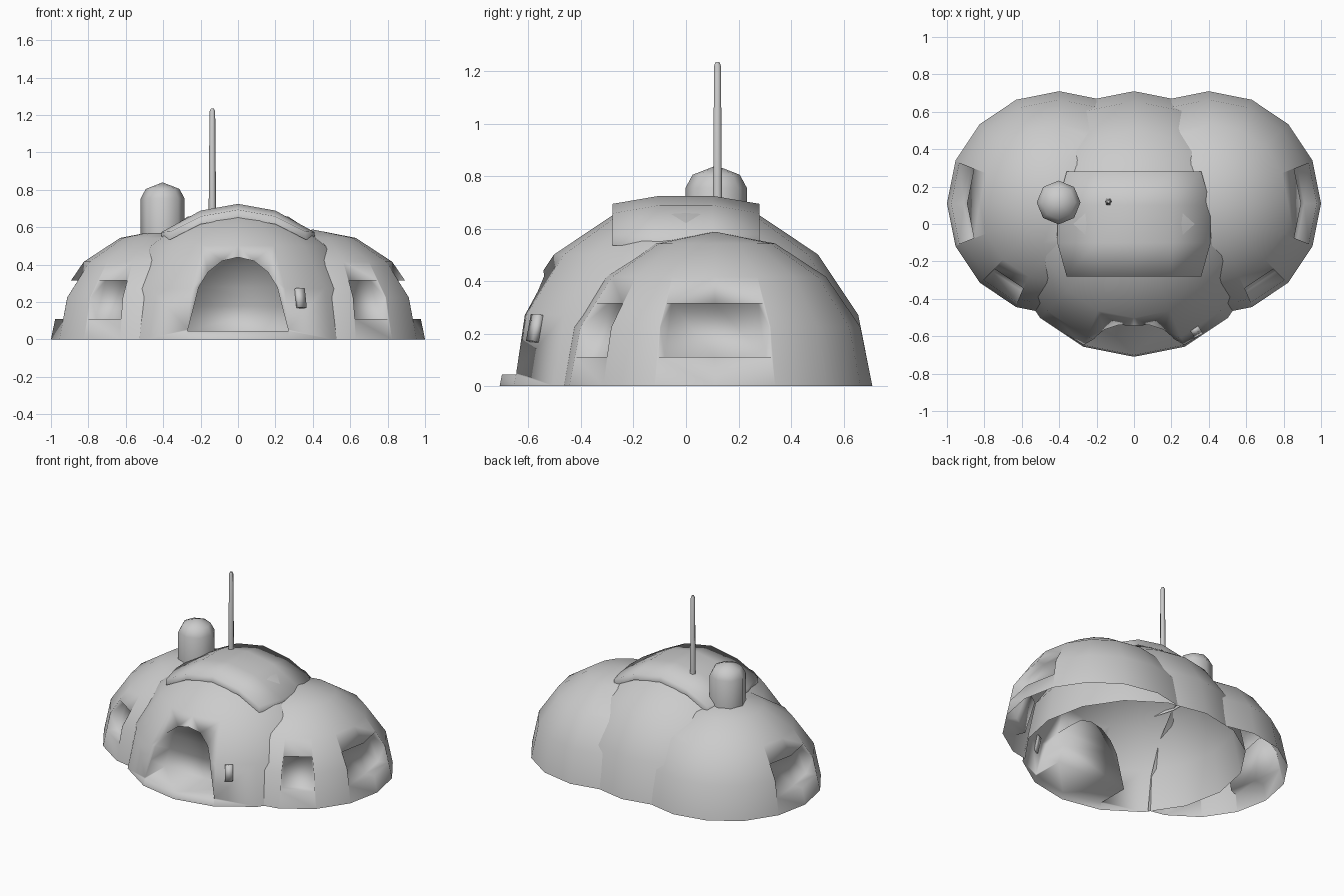
import bpy, bmesh
from math import sin, cos, pi, radians
from mathutils import Vector, Matrix

if "Cube" in bpy.data.objects:
    bpy.data.objects.remove(bpy.data.objects["Cube"])

grey = bpy.data.materials.new("plaster_grey")
grey.use_nodes = True
grey.diffuse_color = (0.6, 0.6, 0.6, 1)
grey.node_tree.nodes["Principled BSDF"].inputs["Base Color"].default_value = (0.6, 0.6, 0.6, 1)


def finish(bm, name, angle=180):
    """Turn a bmesh into a smooth-shaded object."""
    mesh = bpy.data.meshes.new(name)
    bm.to_mesh(mesh)
    bm.free()
    mesh.materials.append(grey)
    obj = bpy.data.objects.new(name, mesh)
    bpy.context.collection.objects.link(obj)
    shade(obj, angle)
    return obj


def shade(obj, angle):
    bpy.ops.object.select_all(action='DESELECT')
    obj.select_set(True)
    bpy.context.view_layer.objects.active = obj
    bpy.ops.object.shade_smooth_by_angle(angle=radians(angle))


def lathe(profile, segments, centre):
    """Closed solid of revolution from (radius, height) points."""
    bm = bmesh.new()
    rings = []
    for r, z in profile:
        if r == 0:
            rings.append([bm.verts.new((centre[0], centre[1], z))] * segments)
        else:
            rings.append([bm.verts.new((centre[0] + r * cos(2 * pi * i / segments),
                                        centre[1] + r * sin(2 * pi * i / segments), z))
                          for i in range(segments)])
    bm.faces.new(rings[0][::-1])
    for low, high in zip(rings, rings[1:]):
        for i in range(segments):
            j = (i + 1) % segments
            quad = [low[i], low[j], high[j], high[i]]
            bm.faces.new(list(dict.fromkeys(quad)))
    if profile[-1][0] > 0:
        bm.faces.new(rings[-1])
    return bm


def prism(front, back):
    """Closed solid between two matching loops of points."""
    bm = bmesh.new()
    a = [bm.verts.new(p) for p in front]
    b = [bm.verts.new(p) for p in back]
    bm.faces.new(a)
    bm.faces.new(b[::-1])
    n = len(a)
    for i in range(n):
        bm.faces.new((a[i], b[i], b[(i + 1) % n], a[(i + 1) % n]))
    bmesh.ops.recalc_face_normals(bm, faces=bm.faces)
    return bm


def dome(name, centre, radius, squash, cutters, seam=None):
    """Hollow dome with recesses, optionally trimmed along a seam plane."""
    profile = [(radius * cos(k * pi / 8), radius * squash * sin(k * pi / 8)) for k in range(4)]
    obj = finish(lathe(profile + [(0, radius * squash)], 16, centre), name)
    for cutter in cutters:
        mod = obj.modifiers.new("recess", 'BOOLEAN')
        mod.operation, mod.solver, mod.object = 'DIFFERENCE', 'EXACT', cutter
        bpy.context.view_layer.objects.active = obj
        bpy.ops.object.modifier_apply(modifier=mod.name)
        bpy.data.objects.remove(cutter)
    bm = bmesh.new()
    bm.from_mesh(obj.data)
    floor = [f for f in bm.faces if all(v.co.z < 0.001 for v in f.verts)]
    bmesh.ops.delete(bm, geom=floor, context='FACES')
    if seam:
        bmesh.ops.bisect_plane(bm, geom=bm.verts[:] + bm.edges[:] + bm.faces[:],
                               plane_co=seam[0], plane_no=seam[1], clear_inner=True)
    bmesh.ops.triangulate(bm, faces=[f for f in bm.faces if len(f.verts) > 4])
    bm.to_mesh(obj.data)
    bm.free()
    shade(obj, 180)
    return obj


# Main dome with an arched door niche
half_arch = [(0.27, 0.045), (0.235, 0.18), (0.21, 0.28), (0.16, 0.36), (0.085, 0.42)]
arch = half_arch + [(0, 0.44)] + [(-x, z) for x, z in half_arch[::-1]]
door_cutter = finish(prism([(x, -0.9, z) for x, z in arch],
                           [(x, -0.42, z) for x, z in arch]), "door_cutter")
door_cutter.hide_render = True
dome("main_dome", (0, 0), 0.71, 1, [door_cutter])


# Side domes, each with a wide end window and a narrow front window
def window_cutter(centre, side, start, end, steps):
    angles = [radians(start + (end - start) * i / steps) for i in range(steps + 1)]

    def ring(inner, outer, z):
        path = [(inner, a) for a in angles] + [(outer, a) for a in angles[::-1]]
        return [(centre[0] + side * r * cos(a), centre[1] + r * sin(a), z) for r, a in path]
    cutter = finish(prism(ring(0.51, 0.8, 0.11), ring(0.44, 0.8, 0.315)), "window_cutter")
    cutter.hide_render = True
    return cutter


for side, label in ((1, "left"), (-1, "right")):
    centre = (0.4 * side, 0.11)
    cutters = [window_cutter(centre, side, -22, 22, 2),
               window_cutter(centre, side, -67, -45.5, 1)]
    seam = (Vector((0.38 * side, 0, 0)), Vector((0.8 * side, 0.22, 0)))
    dome(label + "_dome", centre, 0.6, 0.98, cutters, seam)

# Curved roof plate with a turned-down rim
bm = bmesh.new()
rows = []
for y in (-0.28, -0.1, 0.1, 0.28):
    end = 0.36 if abs(y) > 0.2 else 0.41
    rows.append([bm.verts.new((x, y, 0.725 - 0.9 * x * x - 0.45 * (y * y - 0.01)))
                 for x in (-end, -0.2, 0, 0.2, end)])
for a, b in zip(rows, rows[1:]):
    for i in range(4):
        bm.faces.new((a[i], a[i + 1], b[i + 1], b[i]))
rim = bmesh.ops.extrude_edge_only(bm, edges=[e for e in bm.edges if e.is_boundary])
bmesh.ops.translate(bm, vec=(0, 0, -0.042),
                    verts=[v for v in rim["geom"] if isinstance(v, bmesh.types.BMVert)])
bmesh.ops.recalc_face_normals(bm, faces=bm.faces)
finish(bm, "roof_plate")

# Chimney and antenna
finish(lathe([(0.117, 0.56), (0.117, 0.755), (0.09, 0.805), (0, 0.84)], 8, (-0.403, 0.115)),
       "chimney", 60)
finish(lathe([(0.02, 0.69), (0.015, 1.22), (0.008, 1.235)], 6, (-0.137, 0.12)), "antenna", 60)

# Door button, leaning with the wall
bm = bmesh.new()
bmesh.ops.create_cube(bm, size=1, matrix=Matrix.Translation((0.332, -0.573, 0.22))
                      @ Matrix.Rotation(radians(30), 4, 'Z') @ Matrix.Rotation(radians(-12), 4, 'X')
                      @ Matrix.Diagonal((0.05, 0.035, 0.105, 1)))
finish(bm, "door_button")
